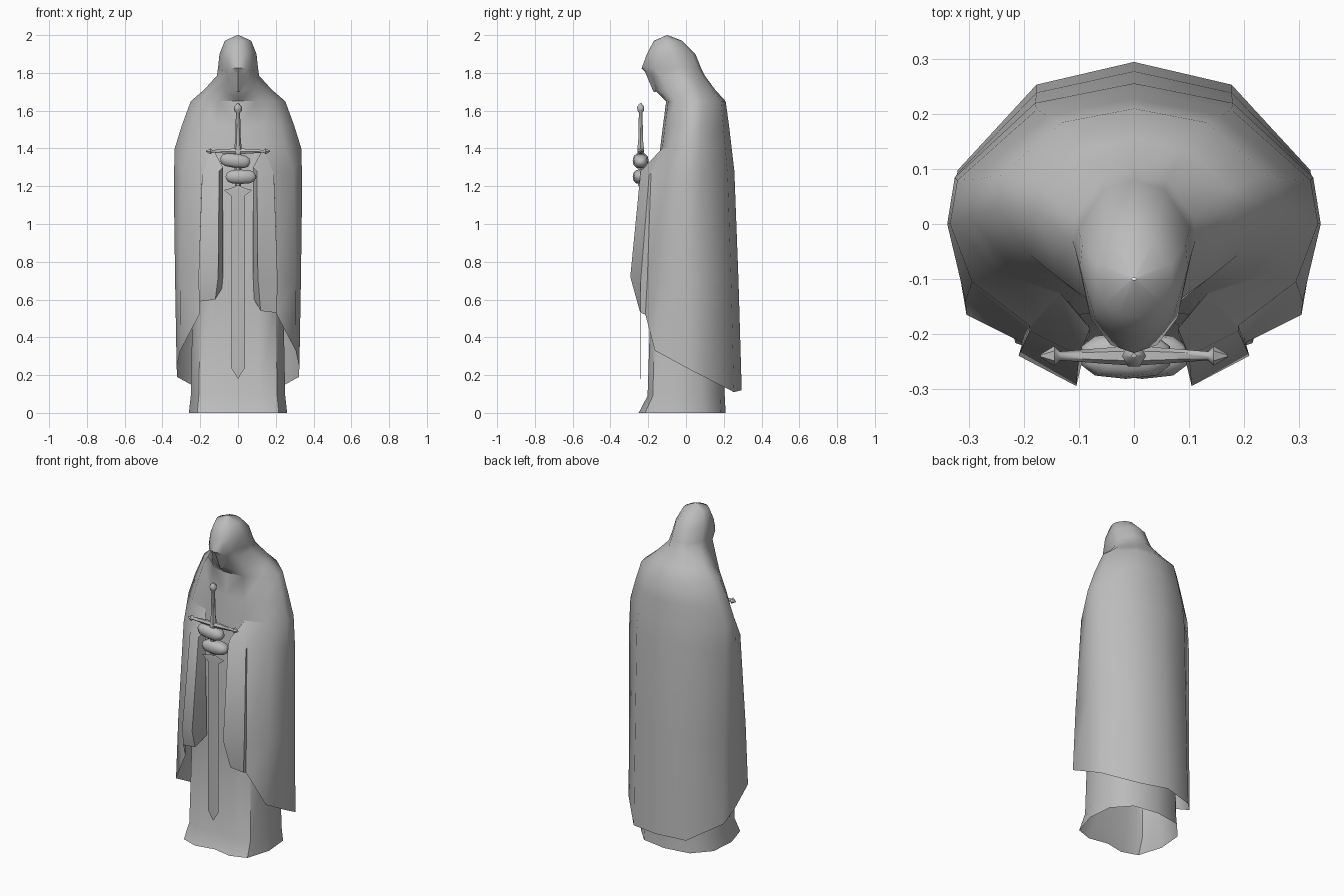
import bpy, bmesh, math
from mathutils import Vector

old = bpy.data.objects.get("Cube")
if old:
    bpy.data.objects.remove(old, do_unlink=True)

stone = bpy.data.materials.new("grey stone")
stone.use_nodes = True
GREY = (0.5, 0.5, 0.5, 1)
stone.diffuse_color = GREY
stone.node_tree.nodes["Principled BSDF"].inputs["Base Color"].default_value = GREY


def finish(name, bm, angle=50):
    bmesh.ops.remove_doubles(bm, verts=bm.verts, dist=0.0005)
    bmesh.ops.recalc_face_normals(bm, faces=bm.faces)
    mesh = bpy.data.meshes.new(name)
    bm.to_mesh(mesh)
    bm.free()
    mesh.materials.append(stone)
    ob = bpy.data.objects.new(name, mesh)
    bpy.context.collection.objects.link(ob)
    bpy.ops.object.select_all(action="DESELECT")
    ob.select_set(True)
    bpy.context.view_layer.objects.active = ob
    bpy.ops.object.shade_smooth_by_angle(angle=math.radians(angle))
    return ob


def skin(bm, rows, closed=False):
    """Join rows of points with quads."""
    grid = [[bm.verts.new(p) for p in row] for row in rows]
    n = len(rows[0])
    for a, b in zip(grid, grid[1:]):
        for i in range(n if closed else n - 1):
            j = (i + 1) % n
            bm.faces.new((a[i], a[j], b[j], b[i]))


def flip(p, side):
    return Vector((p[0] * side, p[1], p[2]))


def back_arc(w, back, side_y, zs):
    """Back centre, back quarter and rear side of a cloak row."""
    d = back - side_y
    return [(0, back, zs[0]), (.53 * w, side_y + .86 * d, zs[1]),
            (.96 * w, side_y + .33 * d, zs[2])]


def half_ring(z, w, back, side_y, front):
    d = front - side_y
    return back_arc(w, back, side_y, (z, z, z)) + [
        (w, side_y, z), (.75 * w, side_y + .65 * d, z),
        (.4 * w, side_y + .92 * d, z), (0, front, z)]


# Hood, shoulders and chest: height, half width, back, side, front
body = [half_ring(*r) for r in (
    (2.0, .004, -.098, -.1, -.102),
    (1.97, .07, -.02, -.1, -.17),
    (1.9, .098, .05, -.08, -.207),
    (1.825, .106, .08, -.05, -.235),
    (1.785, .112, .1, -.03, -.195),
    (1.71, .18, .155, .02, -.165),
    (1.65, .25, .21, .03, -.105),
    (1.52, .298, .228, .01, -.122),
    (1.4, .335, .242, 0, -.137))]

# Cloak rows below the elbows: side, front corner, fold, sleeve edges
forearm = back_arc(.34, .256, 0, (1.28, 1.27, 1.24)) + [
    (.34, 0, 1.22), (.295, -.105, 1.27), (.19, -.185, 1.27),
    (.19, -.195, 1.26), (.1, -.24, 1.28), (.08, -.2, 1.26), (.12, -.15, 1.25)]
drape = back_arc(.335, .278, 0, (.7, .7, .7)) + [
    (.333, 0, .7), (.307, -.14, .7), (.2, -.205, .7),
    (.21, -.24, .7), (.105, -.295, .72), (.08, -.19, .72), (.14, -.17, .7)]
hem = back_arc(.335, .295, 0, (.12, .11, .19)) + [
    (.325, 0, .24), (.305, -.165, .33), (.205, -.215, .52),
    (.205, -.24, .53), (.12, -.245, .54), (.085, -.18, .6), (.14, -.17, .57)]

bm = bmesh.new()
for side in (1, -1):
    skin(bm, [[flip(p, side) for p in row] for row in body])
    # Chest tucked down behind the forearms
    skin(bm, [[flip(p, side) for p in row] for row in (
        body[-1][4:], [(.25, -.1, 1.2), (.14, -.155, 1.2), (0, -.155, 1.2)])])
    # The right sleeve hangs a little shorter
    lift = Vector((0, 0, .06 if side < 0 else 0))
    elbow = body[-1][:6] + [body[-1][5], (.08, -.19, 1.3),
                            (.08, -.19, 1.29), (.12, -.14, 1.3)]
    rows = [[flip(p, side) for p in row] for row in (elbow, forearm, drape, hem)]
    rows[-1][6:] = [p + lift for p in rows[-1][6:]]
    skin(bm, rows)
finish("hooded_cloak", bm)

# Robe with a flared, cornered hem
bm = bmesh.new()
rows = []
for z, w, back, front in ((1.38, .2, .1, -.12), (1.2, .22, .16, -.15),
                          (.6, .24, .2, -.17), (.09, .25, .205, -.185),
                          (0, .26, .21, -.228)):
    half = [(0, back), (.6 * w, back * .88), (.95 * w, back * .4), (w, -.07),
            (.83 * w, front * .95), (.45 * w, front * 1.1), (0, front)]
    ring = half + [(-x, y) for x, y in half[-2:0:-1]]
    rows.append([(x, y, z) for x, y in ring])
skin(bm, rows, closed=True)
finish("robe", bm)

# Shadowed face and pointed chin under the hood
bm = bmesh.new()
brim = [(-.06, -.18, 1.8), (0, -.225, 1.825), (.06, -.18, 1.8)]
cheek = [(-.045, -.165, 1.745), (0, -.2, 1.765), (.045, -.165, 1.745)]
chin = [(-.01, -.16, 1.7), (0, -.172, 1.7), (.01, -.16, 1.7)]
skin(bm, [brim, cheek, chin])
finish("face", bm, 30)


# Clasped hands, one above the other
def fist(name, x, z, tilt):
    bm = bmesh.new()
    bmesh.ops.create_uvsphere(bm, u_segments=10, v_segments=6, radius=1)
    # Fill out the ends so the fist reads as a block of fingers
    for v in bm.verts:
        v.co = Vector([math.copysign(abs(c) ** .75, c) for c in v.co])
    ob = finish(name, bm)
    ob.scale = (.084, .042, .038)
    ob.location = (x, -.24, z)
    ob.rotation_euler = (0, tilt, 0)


fist("upper_hand", -.015, 1.335, .12)
fist("lower_hand", .015, 1.25, 0)

# Sword
SWORD_Y = -.24


def turned(name, profile, place, sides=6):
    """Revolve (distance along, radius) pairs; place maps to the model."""
    bm = bmesh.new()
    rows = []
    for t, r in profile:
        angles = [math.tau * i / sides for i in range(sides)]
        rows.append([place(t, r * math.cos(a), r * math.sin(a)) for a in angles])
    skin(bm, rows, closed=True)
    finish(name, bm)


turned("grip_and_pommel",
       ((1.2, .016), (1.4, .02), (1.44, .015), (1.59, .011), (1.6, .02),
        (1.62, .022), (1.64, .004)),
       lambda t, u, v: (u, SWORD_Y + v, t))
half_guard = [(0, .018), (.06, .014), (.135, .008), (.145, .018), (.17, .003)]
turned("crossguard", [(-t, r) for t, r in half_guard[:0:-1]] + half_guard,
       lambda t, u, v: (t, SWORD_Y + u, 1.385 + v))

bm = bmesh.new()
outline = [(.0, 1.205), (.035, 1.19), (.075, 1.18), (.037, 1.15),
           (.037, .24), (0, .18)]
skin(bm, [[(-x, SWORD_Y, z), (0, SWORD_Y - .002, z), (x, SWORD_Y, z),
           (0, SWORD_Y + .002, z)] for x, z in outline], closed=True)
finish("blade", bm, 20)
